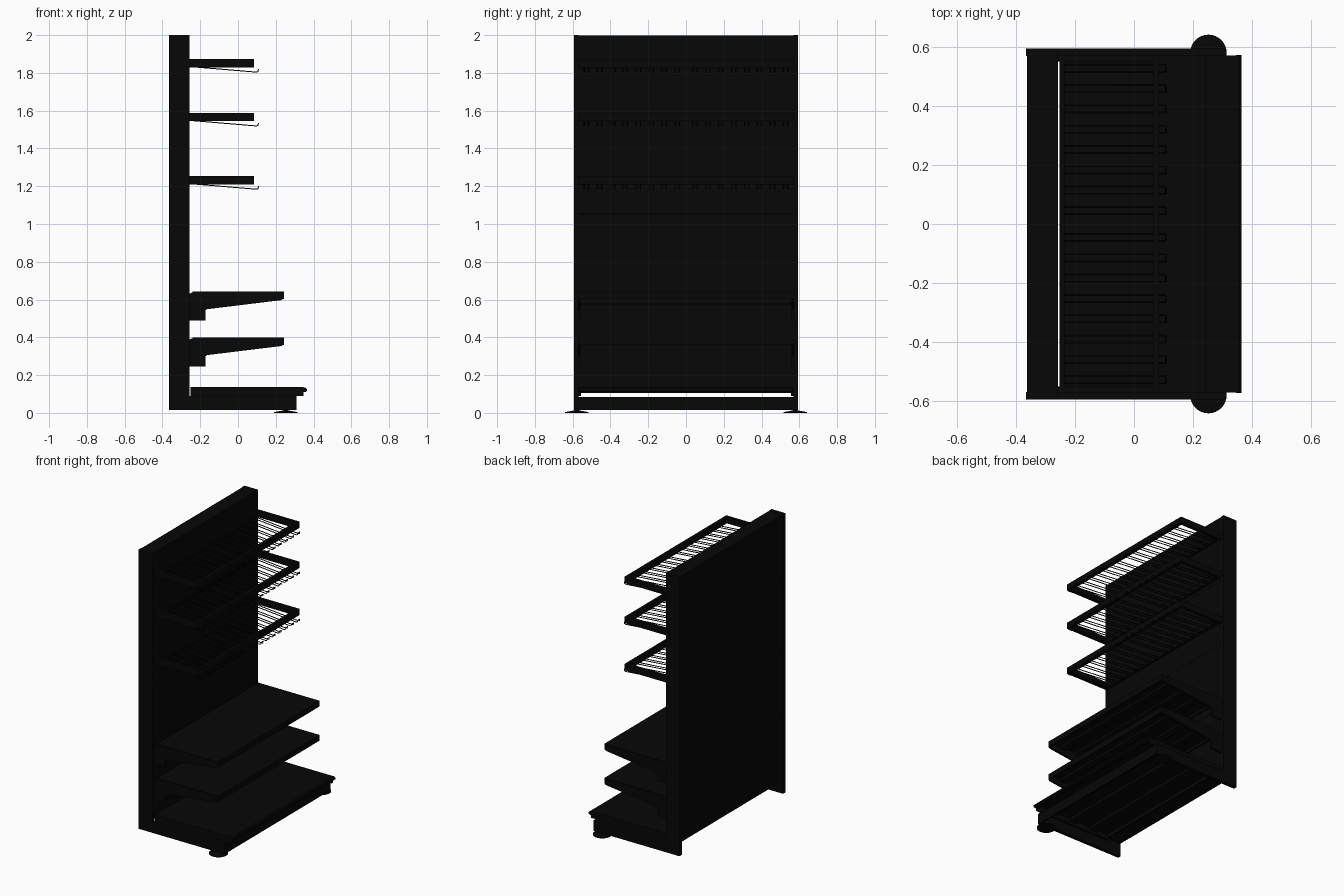
import bpy, bmesh
from mathutils import Matrix

if "Cube" in bpy.data.objects:
    bpy.data.objects.remove(bpy.data.objects["Cube"])

black = bpy.data.materials.new("black_metal")
black.diffuse_color = (0.002, 0.002, 0.002, 1)
black.use_nodes = True
black.node_tree.nodes["Principled BSDF"].inputs["Base Color"].default_value = black.diffuse_color


def finish(name, bm):
    bmesh.ops.recalc_face_normals(bm, faces=bm.faces)
    me = bpy.data.meshes.new(name)
    bm.to_mesh(me)
    bm.free()
    ob = bpy.data.objects.new(name, me)
    bpy.context.collection.objects.link(ob)
    me.materials.append(black)
    return ob


def boxes(name, parts):
    """One object from boxes given as (x0, x1, y0, y1, z0, z1)."""
    bm = bmesh.new()
    for x0, x1, y0, y1, z0, z1 in parts:
        m = Matrix.Translation(((x0 + x1) / 2, (y0 + y1) / 2, (z0 + z1) / 2))
        m = m @ Matrix.Diagonal((x1 - x0, y1 - y0, z1 - z0, 1))
        bmesh.ops.create_cube(bm, size=1, matrix=m)
    return finish(name, bm)


def extrude_y(name, profile, y0, y1):
    """Extrude an x-z outline along y."""
    bm = bmesh.new()
    f = bm.faces.new([bm.verts.new((x, y0, z)) for x, z in profile])
    r = bmesh.ops.extrude_face_region(bm, geom=[f])
    verts = [v for v in r["geom"] if isinstance(v, bmesh.types.BMVert)]
    bmesh.ops.translate(bm, verts=verts, vec=(0, y1 - y0, 0))
    return finish(name, bm)


def lathe(name, profile, cx, cy, n=32):
    """Revolve an r-z outline about a vertical axis."""
    bm = bmesh.new()
    vs = [bm.verts.new((cx + r, cy, z)) for r, z in profile]
    es = [bm.edges.new(p) for p in zip(vs, vs[1:])]
    bmesh.ops.spin(bm, geom=vs + es, cent=(cx, cy, 0), axis=(0, 0, 1),
                   angle=6.283185307, steps=n)
    bmesh.ops.remove_doubles(bm, verts=bm.verts, dist=1e-4)
    ob = finish(name, bm)
    bpy.ops.object.select_all(action='DESELECT')
    ob.select_set(True)
    bpy.context.view_layer.objects.active = ob
    bpy.ops.object.shade_smooth_by_angle()


# Uprights, base legs and levelling feet on both ends
for side, s in (("left", -1), ("right", 1)):
    a, b = sorted((s * 0.568, s * 0.594))
    boxes("upright_" + side, [(-0.365, -0.257, a, b, 0.015, 2.0)])
    boxes("base_leg_" + side, [(-0.26, 0.311, a, b, 0.015, 0.09)])
    lathe("foot_" + side, [(0, 0), (0.062, 0), (0.062, 0.004), (0.025, 0.011),
                           (0.012, 0.013), (0.012, 0.03), (0, 0.03)], 0.252, s * 0.579)

# Back wall: four panels on each face with thin seams, closed by a top cap
for i in range(4):
    z0 = 0.106 + i * 0.473
    z1 = z0 + 0.4715
    boxes(f"front_panel_{i+1}", [(-0.268, -0.257, -0.57, 0.57, z0, z1)])
    boxes(f"rear_panel_{i+1}", [(-0.361, -0.35, -0.57, 0.57, z0, z1)])
    boxes(f"wall_crossbar_{i+1}", [(-0.35, -0.268, -0.57, 0.57, z0 - 0.003 * (i > 0),
                                    z0 + 0.006)])
boxes("top_cap", [(-0.363, -0.258, -0.57, 0.57, 1.985, 1.999)])

# Base deck with folded edges, under-ribs and rounded front rail
deck = [(-0.252, 0.348, -0.57, 0.57, 0.126, 0.136),
        (-0.252, -0.242, -0.57, 0.57, 0.104, 0.128),
        (0.338, 0.348, -0.57, 0.57, 0.104, 0.128)]
deck += [(-0.252, 0.348, min(s * .57, s * .556), max(s * .57, s * .556), 0.089, 0.128)
         for s in (-1, 1)]
deck += [(x, x + 0.06, -0.558, 0.558, 0.108, 0.127) for x in (-0.15, 0.02, 0.19)]
boxes("base_deck", deck)
extrude_y("deck_front_rail", [(0.346, 0.135), (0.356, 0.134), (0.364, 0.127),
                              (0.364, 0.116), (0.357, 0.11), (0.346, 0.11)], -0.573, 0.573)
boxes("kick_plate", [(0.298, 0.31, -0.57, 0.57, 0.015, 0.085)])

# Solid shelves on tapered brackets
for n, z in enumerate((0.40, 0.643), 1):
    parts = [(-0.24, 0.243, -0.57, 0.57, z - 0.01, z),
             (0.233, 0.243, -0.57, 0.57, z - 0.04, z - 0.008),
             (-0.24, -0.23, -0.57, 0.57, z - 0.03, z - 0.008)]
    parts += [(x, x + 0.05, -0.555, 0.555, z - 0.026, z - 0.009)
              for x in (-0.15, -0.02, 0.11)]
    boxes(f"shelf_{n}", parts)
    outline = [(-0.258, -0.154), (-0.173, -0.154), (-0.173, -0.099), (-0.163, -0.094),
               (0.23, -0.046), (0.238, -0.04), (0.238, -0.004), (-0.24, -0.004),
               (-0.258, -0.012)]
    outline = [(x, z + dz) for x, dz in outline]
    for side, s in (("left", -1), ("right", 1)):
        a, b = sorted((s * 0.558, s * 0.572))
        extrude_y(f"shelf_bracket_{n}_{side}", outline, a, b)

# Upper open frames with rows of sloping looped wire prongs
for n, z in enumerate((1.253, 1.588, 1.873), 1):
    lo = z - 0.044
    boxes(f"hanger_frame_{n}", [(-0.258, 0.084, -0.572, -0.55, lo, z),
                                (-0.258, 0.084, 0.55, 0.572, lo, z),
                                (0.064, 0.084, -0.551, 0.551, lo, z),
                                (-0.251, -0.235, -0.551, 0.551, lo, z)])
    cu = bpy.data.curves.new(f"wire_prongs_{n}", 'CURVE')
    cu.dimensions = '3D'
    cu.bevel_depth = 0.003
    cu.bevel_resolution = 1
    cu.use_fill_caps = True
    for s in (-1, 1):
        for k in range(8):
            y = s * (0.046 + 0.0687 * k)
            side = [(-0.249, -0.04), (0.098, -0.069), (0.106, -0.066), (0.108, -0.054)]
            path = [(x, y - 0.012, z + d) for x, d in side]
            path += [(x, y + 0.012, z + d) for x, d in reversed(side)]
            sp = cu.splines.new('POLY')
            sp.points.add(len(path) - 1)
            for p, co in zip(sp.points, path):
                p.co = (*co, 1)
    cu.materials.append(black)
    ob = bpy.data.objects.new(f"wire_prongs_{n}", cu)
    bpy.context.collection.objects.link(ob)
